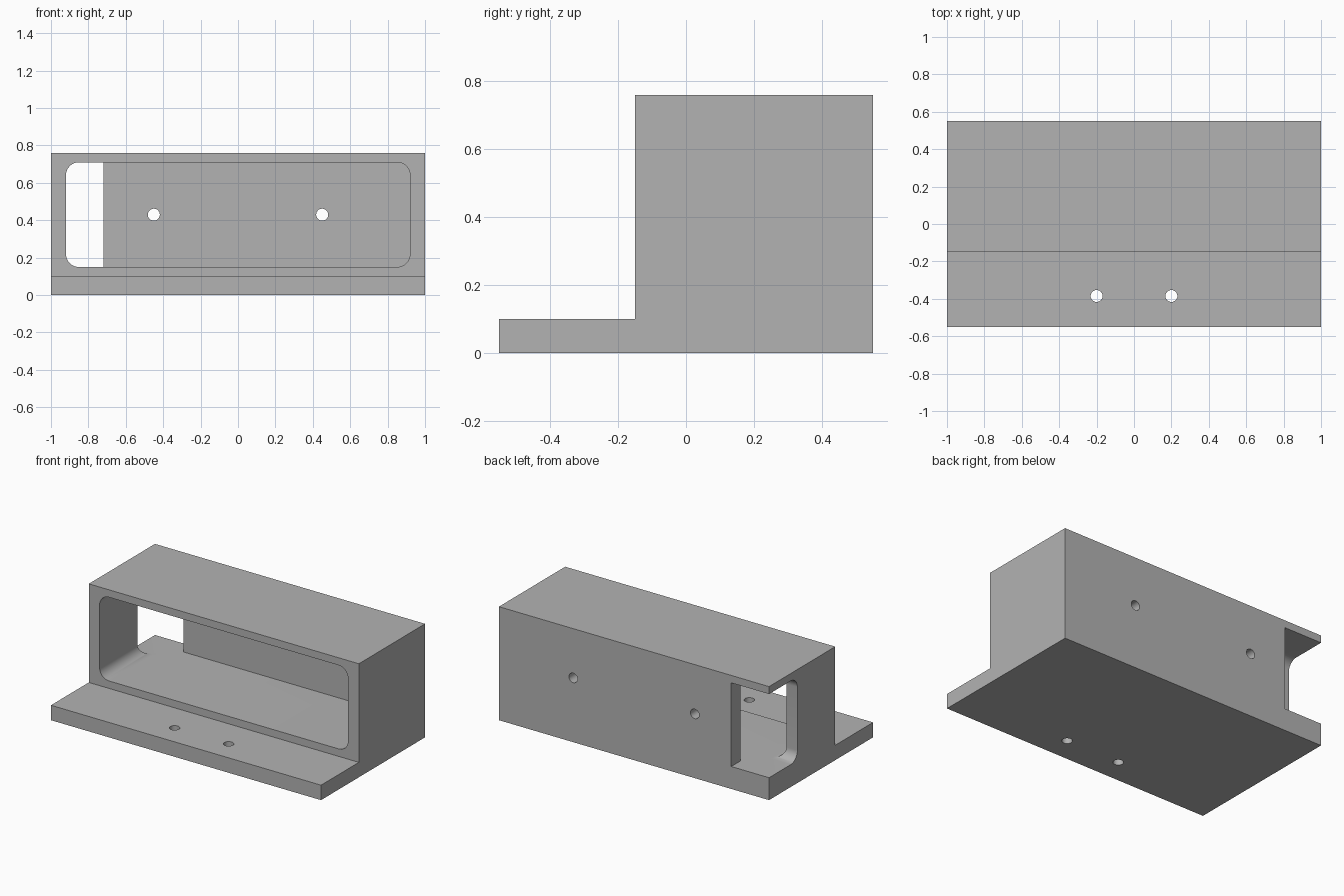
import bpy, math
from mathutils import Vector

default_cube = bpy.data.objects.get("Cube")
if default_cube:
    bpy.data.objects.remove(default_cube, do_unlink=True)

grey = bpy.data.materials.new("plain_grey")
grey.use_nodes = True
colour = (0.45, 0.45, 0.45, 1)
grey.diffuse_color = colour
grey.node_tree.nodes["Principled BSDF"].inputs["Base Color"].default_value = colour

# Each axis maps a profile point (a, b) and a depth d to x, y, z.
PLACE = {
    "x": lambda a, b, d: (d, a, b),
    "y": lambda a, b, d: (a, d, b),
    "z": lambda a, b, d: (a, b, d),
}


def prism(name, profile, axis, start, end):
    """Extrude a closed 2D profile along an axis."""
    n = len(profile)
    verts = [PLACE[axis](a, b, d) for d in (start, end) for a, b in profile]
    faces = [list(range(n))[::-1], list(range(n, 2 * n))]
    faces += [[i, (i + 1) % n, n + (i + 1) % n, n + i] for i in range(n)]
    if axis == "y":
        faces = [f[::-1] for f in faces]
    mesh = bpy.data.meshes.new(name)
    mesh.from_pydata(verts, [], faces)
    mesh.materials.append(grey)
    obj = bpy.data.objects.new(name, mesh)
    bpy.context.collection.objects.link(obj)
    return obj


def rounded_rect(a0, a1, b0, b1, r, steps=12):
    points = []
    corners = [(a1 - r, b1 - r), (a0 + r, b1 - r), (a0 + r, b0 + r), (a1 - r, b0 + r)]
    for quarter, (a, b) in enumerate(corners):
        for i in range(steps + 1):
            t = math.pi / 2 * (quarter + i / steps)
            points.append((a + r * math.cos(t), b + r * math.sin(t)))
    return points


def circle(a, b, r, steps=32):
    return [(a + r * math.cos(math.tau * i / steps), b + r * math.sin(math.tau * i / steps))
            for i in range(steps)]


# Housing with a thin mounting flange along the front
FRONT, BACK, STEP = -0.55, 0.55, -0.15
FLANGE, TOP, FLOOR, CEILING, FILLET = 0.1, 0.76, 0.15, 0.71, 0.07
body = prism("housing", [(FRONT, 0), (BACK, 0), (BACK, TOP), (STEP, TOP),
                         (STEP, FLANGE), (FRONT, FLANGE)], "x", -1, 1)

# Front cavity, and a window wrapping the rear corner on the -x side
cutters = [
    prism("cavity_cutter", rounded_rect(-0.92, 0.92, FLOOR, CEILING, FILLET), "y", -0.4, 0.45),
    prism("corner_window_cutter", rounded_rect(0.25, 0.8, FLOOR, CEILING, FILLET), "x", -1.2, -0.72),
]

# Screw holes through the back wall and the flange
for side in (-1, 1):
    cutters.append(prism("back_hole_cutter", circle(side * 0.45, 0.43, 0.032), "y", 0.4, 0.7))
    cutters.append(prism("flange_hole_cutter", circle(side * 0.2, -0.385, 0.032), "z", -0.1, 0.2))

bpy.ops.object.select_all(action="DESELECT")
bpy.context.view_layer.objects.active = body
body.select_set(True)
for cutter in cutters:
    cutter.hide_render = True
    cut = body.modifiers.new(cutter.name, "BOOLEAN")
    cut.operation = "DIFFERENCE"
    cut.solver = "EXACT"
    cut.object = cutter
    bpy.ops.object.modifier_apply(modifier=cut.name)
    bpy.data.objects.remove(cutter, do_unlink=True)

bpy.ops.object.shade_smooth_by_angle(angle=math.radians(30))
